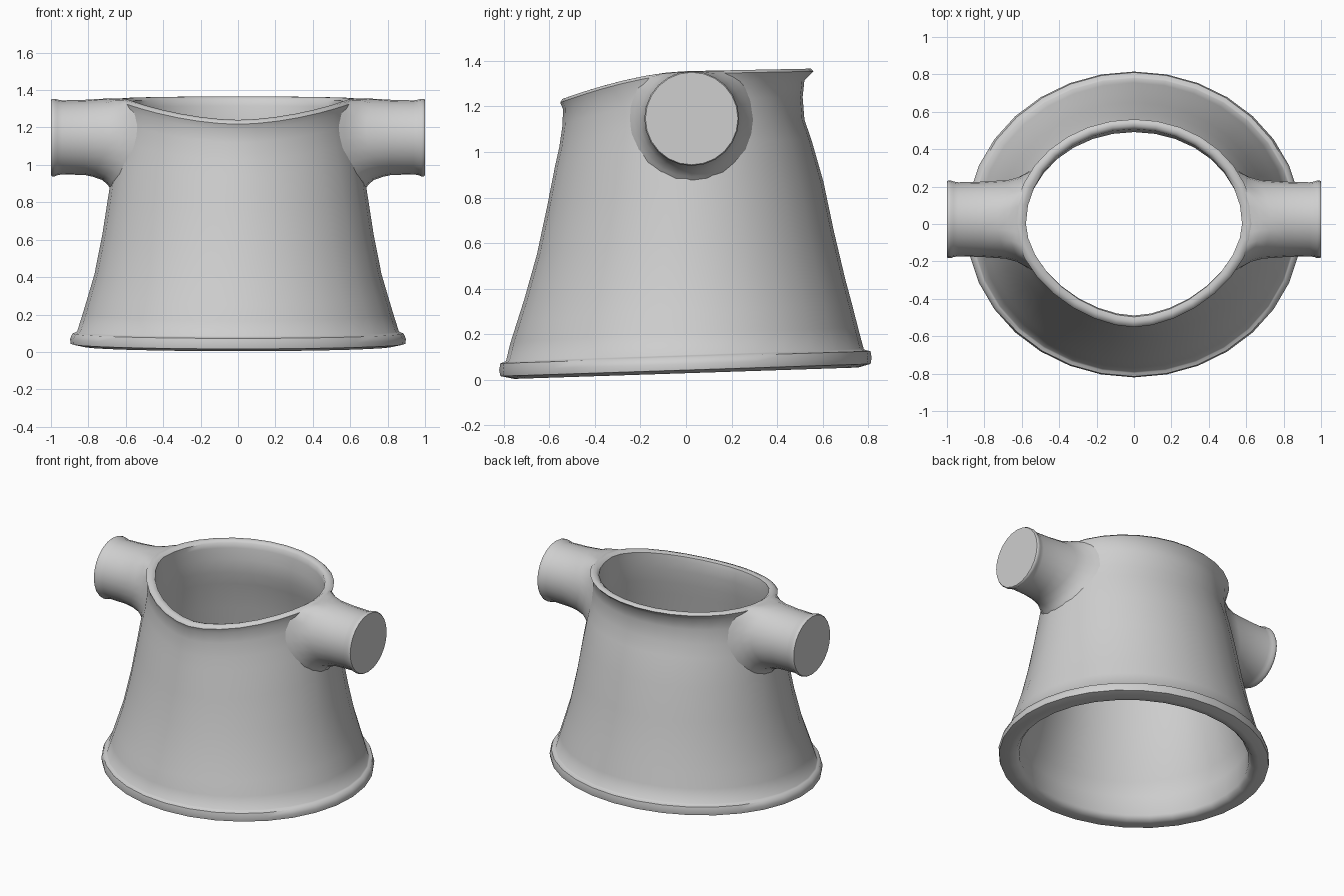
import bpy, bmesh, math

if "Cube" in bpy.data.objects:
    bpy.data.objects.remove(bpy.data.objects["Cube"])

grey = bpy.data.materials.new("light grey")
grey.diffuse_color = (0.62, 0.62, 0.62, 1)
grey.use_nodes = True
grey.node_tree.nodes["Principled BSDF"].inputs["Base Color"].default_value = grey.diffuse_color


def base_z(y):
    # gently tilted bottom edge
    return 0.105 + 0.033 * y


def rim_z(y):
    # top edge: nearly level at the back, dipping at the front
    if y > 0:
        return 1.355 + 0.02 * y
    return 1.355 - 0.125 * (-y / 0.55) ** 1.6


def power(y, t):
    # the front of the mouth is slightly pointed
    return 2 - 0.25 * t if y < 0 else 2


# wall rows: height fraction, side radius, front depth, back depth
WALL = [(0.0, 0.86, 0.79, 0.78), (0.08, 0.83, 0.77, 0.755), (0.16, 0.80, 0.742, 0.73),
        (0.25, 0.767, 0.71, 0.70), (0.42, 0.725, 0.655, 0.65), (0.6, 0.69, 0.61, 0.603),
        (0.75, 0.662, 0.575, 0.55), (0.82, 0.645, 0.556, 0.52), (0.9, 0.632, 0.542, 0.512),
        (0.96, 0.63, 0.54, 0.52)]


def wall_x(y, z):
    # half width of the outer wall at a given depth and height
    t = (z - base_z(y)) / (rim_z(y) - base_z(y))
    t = max(0, min(t, 0.96))
    for a, b in zip(WALL, WALL[1:]):
        if t <= b[0]:
            f = (t - a[0]) / (b[0] - a[0])
            break
    rx, fr, bk = (a[i] + (b[i] - a[i]) * f for i in (1, 2, 3))
    p = power(y, t)
    d = abs(y) / (fr if y < 0 else bk)
    return rx * (1 - min(d, 1) ** p) ** (1 / p)


def loft(name, rings, loop=False, cap=False):
    # skin a list of point rings
    bm = bmesh.new()
    rows = [[bm.verts.new(p) for p in r] for r in rings]
    pairs = list(zip(rows, rows[1:]))
    if loop:
        pairs.append((rows[-1], rows[0]))
    n = len(rows[0])
    for a, b in pairs:
        for i in range(n):
            j = (i + 1) % n
            bm.faces.new((a[i], a[j], b[j], b[i]))
    if cap:
        bm.faces.new(rows[-1])
    bmesh.ops.recalc_face_normals(bm, faces=bm.faces)
    me = bpy.data.meshes.new(name)
    bm.to_mesh(me)
    bm.free()
    me.materials.append(grey)
    ob = bpy.data.objects.new(name, me)
    bpy.context.collection.objects.link(ob)
    bpy.ops.object.select_all(action='DESELECT')
    ob.select_set(True)
    bpy.context.view_layer.objects.active = ob
    bpy.ops.object.shade_smooth_by_angle(angle=math.radians(50))
    return ob


def body_ring(t, dz, rx, fr, bk, n=32):
    pts = []
    for i in range(n):
        a = 2 * math.pi * i / n
        c, s = math.cos(a), math.sin(a)
        e = 2 / power(s, t)
        x = rx * math.copysign(abs(c) ** e, c)
        y = (fr if s < 0 else bk) * math.copysign(abs(s) ** e, s)
        z = base_z(y) + (rim_z(y) - base_z(y)) * t + dz
        pts.append((x, y, z))
    return pts


# hollow flared body: bottom flange, outer wall, rolled rim, inner wall
rows = [(0, -0.045, 0.765, 0.69, 0.69), (0, -0.075, 0.79, 0.715, 0.715),
        (0, -0.076, 0.83, 0.755, 0.755), (0, -0.062, 0.895, 0.815, 0.81),
        (0, -0.035, 0.898, 0.82, 0.815), (0, -0.006, 0.885, 0.815, 0.81),
        (0, 0.0, 0.868, 0.797, 0.787)]
rows += [(t, 0.005 if t == 0 else 0, rx, f, b) for t, rx, f, b in WALL]
rows += [(1, -0.012, 0.64, 0.552, 0.56), (1, 0, 0.625, 0.543, 0.548),
         (1, 0, 0.60, 0.52, 0.525), (1, -0.015, 0.578, 0.497, 0.508)]
for t, rx, f, b in reversed(WALL[1:]):
    k = 0.05 + 0.02 * (1 - t)
    rows.append((t, 0, rx - k, f - k, b - (0.07 - 0.055 * t)))
loft("flared_body", [body_ring(*r) for r in rows], loop=True)

# side stubs with filleted roots and a small end lip
CY, CZ = 0.025, 1.147
ROOT = [(-0.015, 0.285), (0.012, 0.255), (0.045, 0.228), (0.10, 0.21)]
STUB = [(0.82, 0.201), (0.94, 0.198), (0.965, 0.202), (0.98, 0.208), (0.993, 0.208), (1.0, 0.203)]


def stub_point(r, a):
    y = CY + r * math.cos(a)
    z = min(CZ + r * math.sin(a), rim_z(y) - 0.002)
    return y, z


for side, name in ((1, "right_stub"), (-1, "left_stub")):
    angles = [2 * math.pi * i / 24 for i in range(24)]
    rings = []
    for off, r in ROOT:
        ring = []
        for a in angles:
            y, z = stub_point(r, a)
            ring.append((side * (wall_x(y, z) + off), y, z))
        rings.append(ring)
    for x, r in STUB:
        rings.append([(side * x, *stub_point(r, a)) for a in angles])
    loft(name, rings, cap=True)
